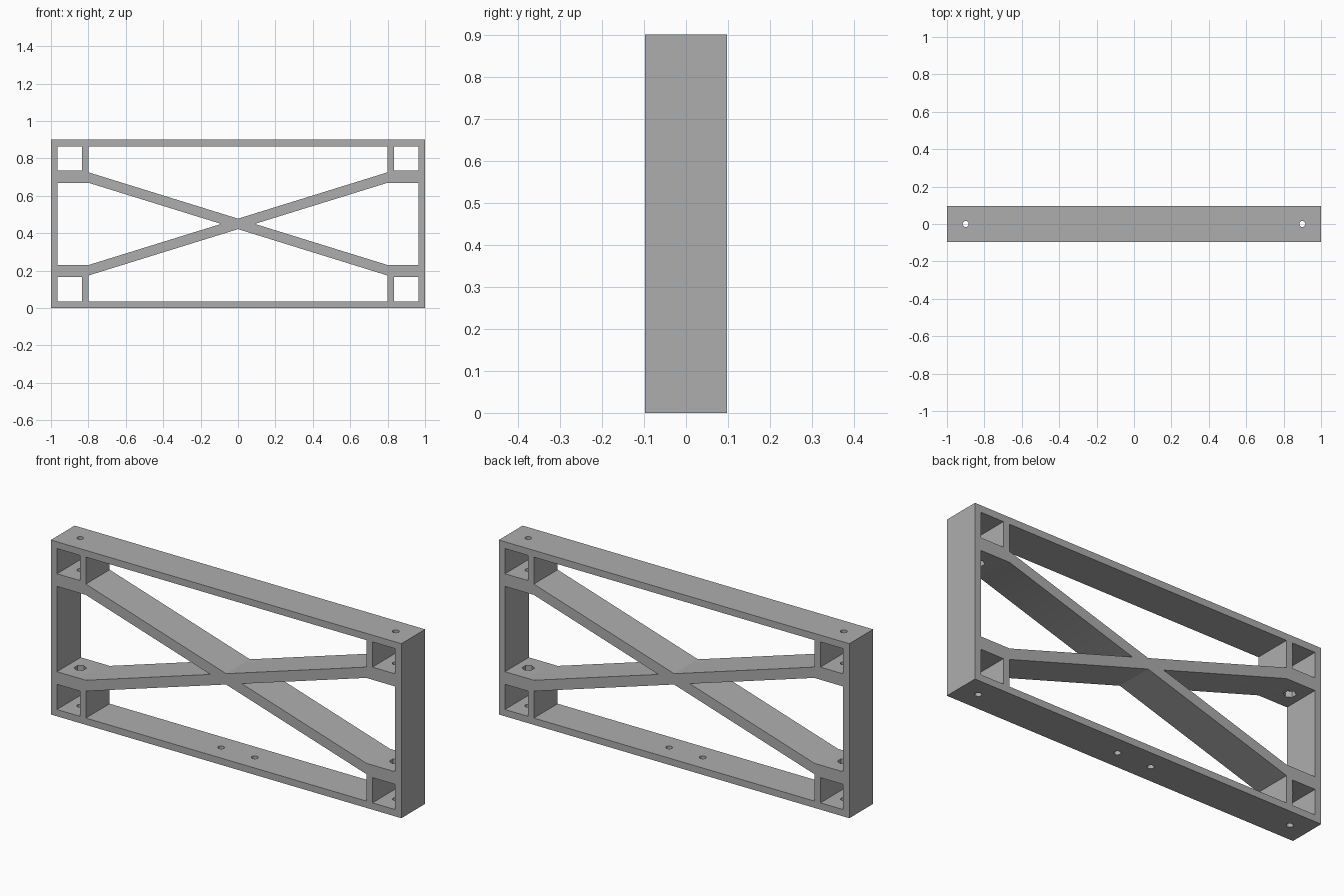
import bpy, bmesh, math
from mathutils import Matrix

if "Cube" in bpy.data.objects:
    bpy.data.objects.remove(bpy.data.objects["Cube"])

W, H, D = 1.0, 0.9, 0.097      # half width, height, half depth
T = 0.035                      # wall thickness
MID = H / 2

grey = bpy.data.materials.new("mid grey")
grey.diffuse_color = (0.42, 0.42, 0.42, 1)
grey.use_nodes = True
grey.node_tree.nodes["Principled BSDF"].inputs["Base Color"].default_value = grey.diffuse_color


def finish(name, bm):
    bmesh.ops.recalc_face_normals(bm, faces=bm.faces[:])
    me = bpy.data.meshes.new(name)
    bm.to_mesh(me)
    bm.free()
    ob = bpy.data.objects.new(name, me)
    bpy.context.collection.objects.link(ob)
    return ob


def prism(bm, outline, half_depth):
    """Extrude an x-z outline along y."""
    face = bm.faces.new([bm.verts.new((x, -half_depth, z)) for x, z in outline])
    new = bmesh.ops.extrude_face_region(bm, geom=[face])["geom"]
    bmesh.ops.translate(bm, vec=(0, 2 * half_depth, 0),
                        verts=[v for v in new if isinstance(v, bmesh.types.BMVert)])


def bore(bm, x, z0, z1, radius, sides):
    """Upright drill shape from z0 to z1."""
    bmesh.ops.create_cone(bm, cap_ends=True, segments=sides, radius1=radius, radius2=radius,
                          depth=abs(z1 - z0), matrix=Matrix.Translation((x, 0, (z0 + z1) / 2)))


def flip_x(pts):
    return [(-x, z) for x, z in pts]


def flip_z(pts):
    return [(x, H - z) for x, z in pts]


# Solid block that the frame is cut from
bm = bmesh.new()
prism(bm, [(-W, 0), (W, 0), (W, H), (-W, H)], D)
frame = finish("braced_frame", bm)
frame.data.materials.append(grey)

# Openings: corner cells, side windows, top and bottom windows
cell = [(0.835, 0.735), (W - T, 0.735), (W - T, H - T), (0.835, H - T)]
side = [(0.09, MID), (0.8, 0.23), (W - T, 0.23), (W - T, 0.67), (0.8, 0.67)]
upper = [(-0.8, H - T), (-0.8, 0.726), (0, 0.478), (0.8, 0.726), (0.8, H - T)]
bm = bmesh.new()
for outline in (cell, flip_x(cell), flip_z(cell), flip_x(flip_z(cell)),
                side, flip_x(side), upper, flip_z(upper)):
    prism(bm, outline, 0.2)
openings = finish("opening_cutter", bm)

# Bolt holes: full-height pair at the ends, short pair through the bottom rail
bm = bmesh.new()
for s in (-1, 1):
    bore(bm, s * 0.9, -0.1, 1.0, 0.016, 24)
    bore(bm, s * 0.096, -0.1, 0.1, 0.016, 24)
bolts = finish("bolt_hole_cutter", bm)

# Hexagonal nut pockets on the inner faces of the corner blocks
bm = bmesh.new()
for s in (-1, 1):
    bore(bm, s * 0.9, 0.20, 0.26, 0.03, 6)
    bore(bm, s * 0.9, 0.64, 0.70, 0.03, 6)
nuts = finish("nut_pocket_cutter", bm)

for cutter in (openings, bolts, nuts):
    cutter.hide_render = True
    cutter.hide_set(True)
    mod = frame.modifiers.new(cutter.name, "BOOLEAN")
    mod.operation = "DIFFERENCE"
    mod.solver = "EXACT"
    mod.object = cutter

# Apply the cuts and drop the cutters
graph = bpy.context.evaluated_depsgraph_get()
cut = bpy.data.meshes.new_from_object(frame.evaluated_get(graph))
frame.modifiers.clear()
frame.data = cut
for cutter in (openings, bolts, nuts):
    bpy.data.objects.remove(cutter)
cut.materials.clear()
cut.materials.append(grey)

# Smooth hole walls, sharp edges elsewhere
bpy.context.view_layer.objects.active = frame
frame.select_set(True)
bpy.ops.object.shade_smooth_by_angle(angle=math.radians(30))
